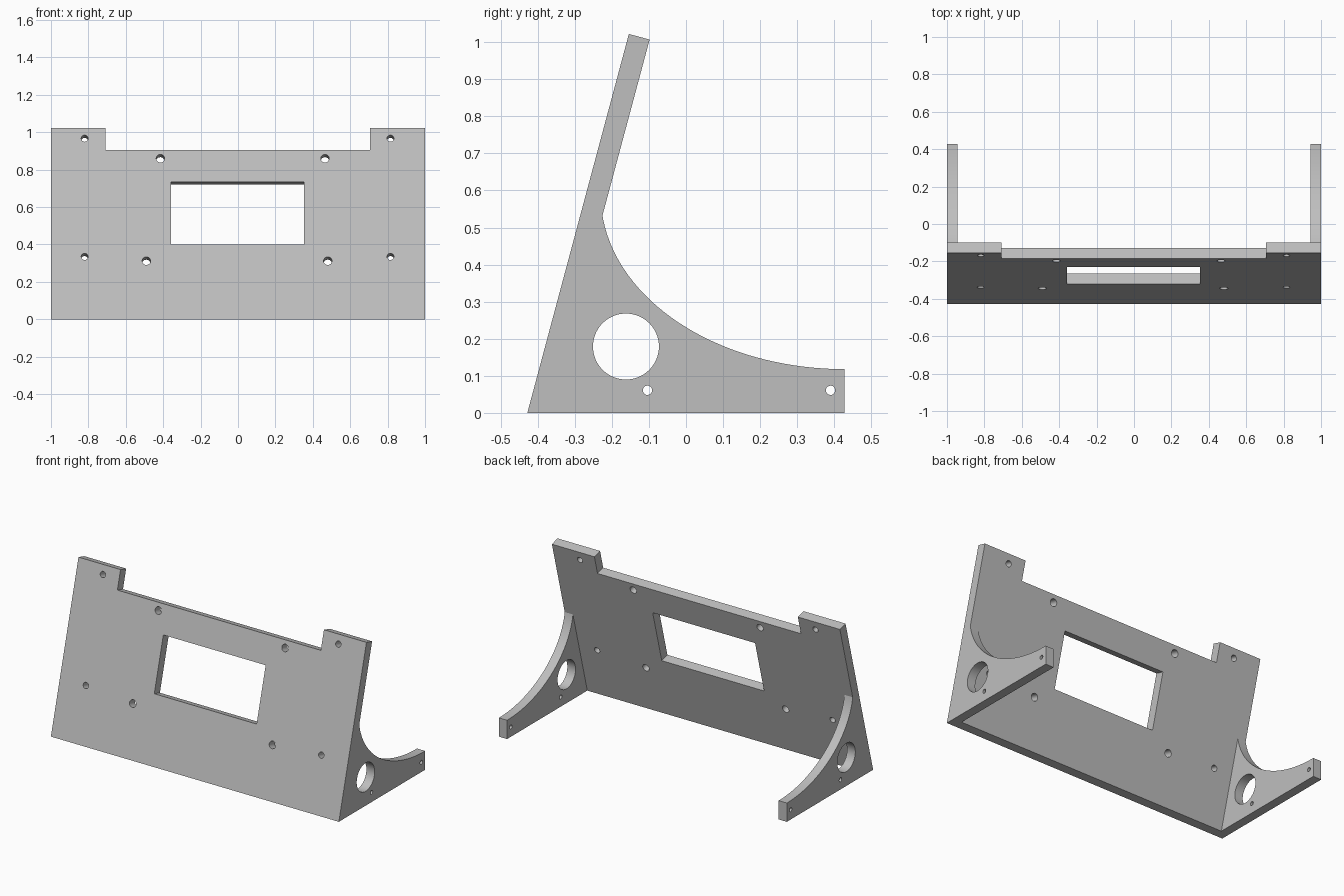
import bpy, bmesh, math
from mathutils import Matrix, Vector

if "Cube" in bpy.data.objects:
    bpy.data.objects.remove(bpy.data.objects["Cube"], do_unlink=True)

TILT = math.radians(15)
DEPTH = 0.428          # half of the footprint depth
THICK = 0.058          # plate thickness
TOP = 1.022            # height of the panel's upper front edge
NOTCH = 0.905          # height of the lowered middle edge

grey = bpy.data.materials.new("light_grey")
grey.use_nodes = True
colour = (0.52, 0.52, 0.52, 1)
grey.diffuse_color = colour
grey.node_tree.nodes["Principled BSDF"].inputs["Base Color"].default_value = colour

# Panel frame: x across, y through the plate, z up the slope
FRAME = Matrix.Translation((0, -DEPTH, 0)) @ Matrix.Rotation(-TILT, 4, "X")


def slope(z):
    return z / math.cos(TILT)


def make_object(name, bm):
    bmesh.ops.recalc_face_normals(bm, faces=bm.faces)
    mesh = bpy.data.meshes.new(name)
    bm.to_mesh(mesh)
    bm.free()
    mesh.materials.append(grey)
    obj = bpy.data.objects.new(name, mesh)
    bpy.context.collection.objects.link(obj)
    return obj


def side_prism(name, profile, x0, x1):
    """Extrude a (y, z) outline along x."""
    bm = bmesh.new()
    face = bm.faces.new([bm.verts.new((x0, y, z)) for y, z in profile])
    new = bmesh.ops.extrude_face_region(bm, geom=[face])["geom"]
    bmesh.ops.translate(bm, vec=(x1 - x0, 0, 0),
                        verts=[v for v in new if isinstance(v, bmesh.types.BMVert)])
    return make_object(name, bm)


def add_box(bm, x0, x1, z0, z1):
    """Box cutter through the panel between two front heights."""
    centre = Vector(((x0 + x1) / 2, THICK / 2, slope((z0 + z1) / 2)))
    size = Matrix.Diagonal((x1 - x0, THICK * 4, slope(z1 - z0), 1))
    bmesh.ops.create_cube(bm, size=1, matrix=FRAME @ Matrix.Translation(centre) @ size)


def add_cylinder(bm, matrix, radius, length, sides):
    bmesh.ops.create_cone(bm, cap_ends=True, segments=sides, radius1=radius,
                          radius2=radius, depth=length, matrix=matrix)


def cut(obj, bm):
    cutter = make_object("cutter", bm)
    cutter.hide_render = True
    mod = obj.modifiers.new("openings", "BOOLEAN")
    mod.operation = "DIFFERENCE"
    mod.solver = "EXACT"
    mod.object = cutter
    graph = bpy.context.evaluated_depsgraph_get()
    result = bpy.data.meshes.new_from_object(obj.evaluated_get(graph))
    obj.modifiers.clear()
    obj.data = result
    bpy.data.objects.remove(cutter, do_unlink=True)


# Leaning front panel with a flat foot
top_front = FRAME @ Vector((0, 0, slope(TOP)))
top_back = FRAME @ Vector((0, THICK, slope(TOP)))
foot_back = -DEPTH + THICK / math.cos(TILT)
panel = side_prism("front_panel",
                   [(-DEPTH, 0), (foot_back, 0), top_back.yz, top_front.yz], -1, 1)

# Panel openings: lowered top edge, window and screw holes
bm = bmesh.new()
add_box(bm, -0.708, 0.705, NOTCH, 1.2)
add_box(bm, -0.357, 0.354, 0.40, 0.735)
corner_holes = [(x, z, 0.0185) for x in (-0.82, 0.815) for z in (0.335, 0.967)]
inner_holes = [(x, z, 0.0225) for x, z in
               ((-0.415, 0.86), (0.465, 0.86), (-0.49, 0.312), (0.48, 0.312))]
for x, z, r in corner_holes + inner_holes:
    place = FRAME @ Matrix.Translation((x, THICK / 2, slope(z))) @ Matrix.Rotation(math.pi / 2, 4, "X")
    add_cylinder(bm, place, r, THICK * 2, 24)
cut(panel, bm)

# Side brackets: elliptical sweep from the panel back down to the toe
TOE, RISE, RUN, JOIN = 0.118, 0.47, 0.658, 0.53
join_y = foot_back + JOIN * math.tan(TILT)
end = math.asin((DEPTH - join_y) / RUN)
STEPS = 40
arc = [(DEPTH - RUN * math.sin(end * i / STEPS),
        TOE + RISE * (1 - math.cos(end * i / STEPS))) for i in range(STEPS + 1)]
outline = [(foot_back, 0), (DEPTH, 0)] + arc

parts = [panel]
for name, x0, x1 in (("left_bracket", 0.943, 1), ("right_bracket", -1, -0.943)):
    bracket = side_prism(name, outline, x0, x1)
    bm = bmesh.new()
    for y, z, r, sides in ((-0.162, 0.179, 0.089, 64),
                           (-0.104, 0.061, 0.0125, 24), (0.39, 0.061, 0.0125, 24)):
        place = Matrix.Translation(((x0 + x1) / 2, y, z)) @ Matrix.Rotation(math.pi / 2, 4, "Y")
        add_cylinder(bm, place, r, THICK * 2, sides)
    cut(bracket, bm)
    parts.append(bracket)

# Smooth the round surfaces, keep the edges crisp
bpy.ops.object.select_all(action="DESELECT")
for obj in parts:
    obj.select_set(True)
bpy.context.view_layer.objects.active = panel
bpy.ops.object.shade_smooth_by_angle(angle=math.radians(30))
